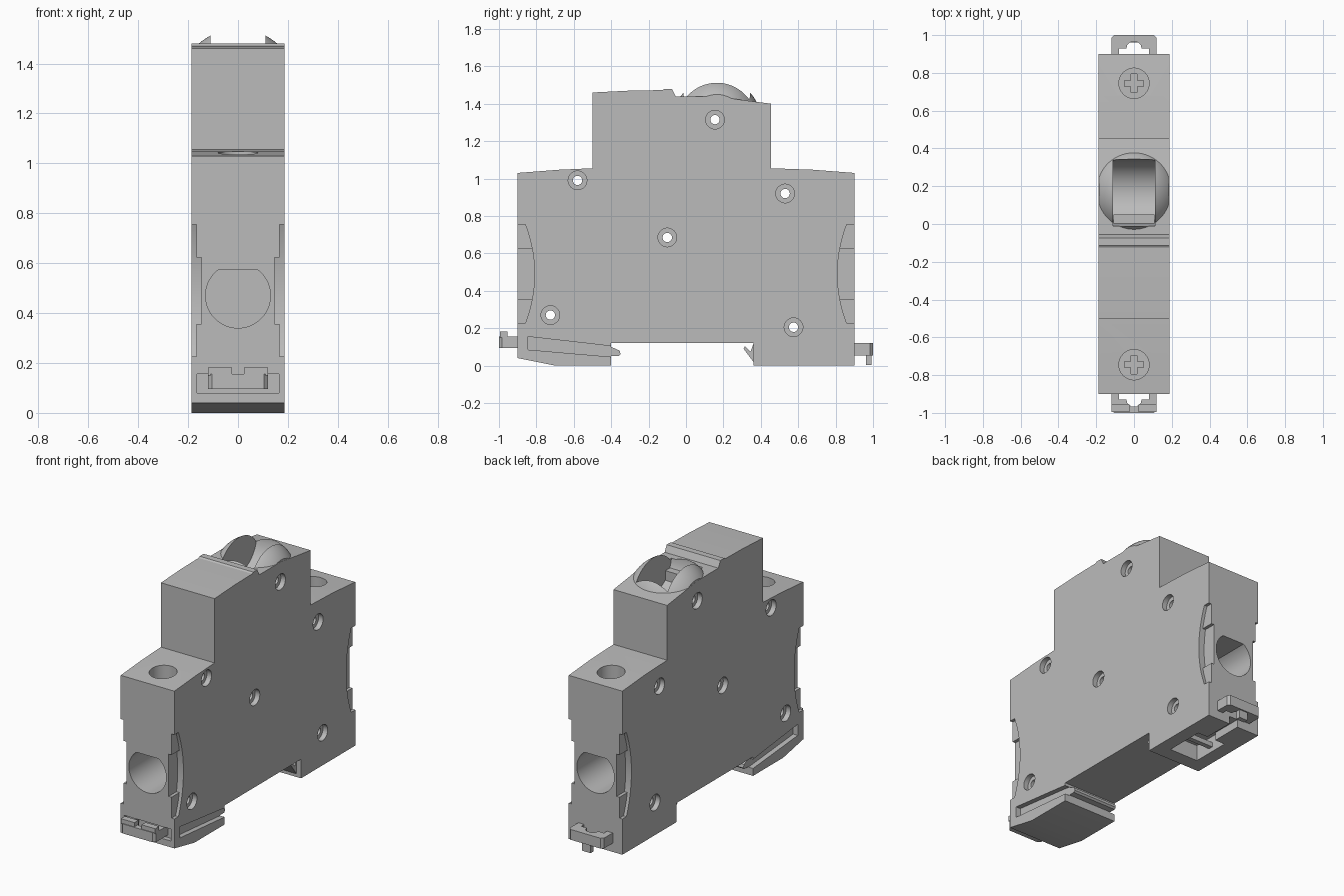
import bpy, bmesh, math
from mathutils import Vector

cube = bpy.data.objects.get("Cube")
if cube:
    bpy.data.objects.remove(cube, do_unlink=True)

grey = bpy.data.materials.new("light_grey_plastic")
grey.use_nodes = True
COLOR = (0.5, 0.5, 0.5, 1)
grey.diffuse_color = COLOR
for node in grey.node_tree.nodes:
    if node.type == 'BSDF_PRINCIPLED':
        node.inputs["Base Color"].default_value = COLOR

HALF = 0.187   # half the width of the case


def finish(name, bm):
    bmesh.ops.recalc_face_normals(bm, faces=bm.faces)
    mesh = bpy.data.meshes.new(name)
    bm.to_mesh(mesh)
    bm.free()
    mesh.materials.append(grey)
    obj = bpy.data.objects.new(name, mesh)
    bpy.context.collection.objects.link(obj)
    return obj


def prism(name, points, lo, hi, axis="x"):
    """Extrude a 2D outline along an axis: x takes (y, z), y takes (x, z), z takes (x, y)."""
    place = {"x": lambda a, b, t: (t, a, b),
             "y": lambda a, b, t: (a, t, b),
             "z": lambda a, b, t: (a, b, t)}[axis]
    bm = bmesh.new()
    face = bm.faces.new([bm.verts.new(place(a, b, lo)) for a, b in points])
    out = bmesh.ops.extrude_face_region(bm, geom=[face])
    verts = [v for v in out["geom"] if isinstance(v, bmesh.types.BMVert)]
    bmesh.ops.translate(bm, verts=verts, vec=Vector(place(0, 0, hi - lo)))
    return finish(name, bm)


def box(name, x, y, z):
    return prism(name, [(x[0], y[0]), (x[1], y[0]), (x[1], y[1]), (x[0], y[1])], z[0], z[1], "z")


def arc(a, b, r, start=0, end=360, n=48):
    closed = end - start == 360
    steps = n if closed else n + 1
    angles = [math.radians(start + (end - start) * i / n) for i in range(steps)]
    return [(a + r * math.cos(t), b + r * math.sin(t)) for t in angles]


def boolean(target, tool, kind="DIFFERENCE"):
    mod = target.modifiers.new("bool", "BOOLEAN")
    mod.operation = kind
    mod.solver = "EXACT"
    mod.object = tool
    bpy.context.view_layer.objects.active = target
    bpy.ops.object.modifier_apply(modifier=mod.name)
    bpy.data.objects.remove(tool, do_unlink=True)


def smooth(obj):
    bpy.ops.object.select_all(action="DESELECT")
    obj.select_set(True)
    bpy.context.view_layer.objects.active = obj
    bpy.ops.object.shade_smooth_by_angle(angle=math.radians(25))


# Case: stepped side silhouette
outline = [(-0.9, 0.04), (-0.7, 0), (-0.4, 0), (-0.4, 0.12), (0.36, 0.12), (0.36, 0), (0.9, 0),
           (0.9, 1.03), (0.68, 1.047), (0.455, 1.055), (0.455, 1.4), (0.3, 1.42), (0.16, 1.44),
           (-0.055, 1.44), (-0.075, 1.48), (-0.115, 1.48), (-0.125, 1.473), (-0.3, 1.47),
           (-0.5, 1.46), (-0.5, 1.055), (-0.68, 1.047), (-0.9, 1.03)]
body = prism("case", outline, -HALF, HALF)

# Dome around the switch, trimmed to the case width
bm = bmesh.new()
bmesh.ops.create_uvsphere(bm, u_segments=64, v_segments=32, radius=0.239)
bmesh.ops.translate(bm, verts=bm.verts, vec=(0, 0.165, 1.3))
dome = finish("dome", bm)
boolean(dome, box("trim", (-0.186, 0.186), (-0.2, 0.5), (1.25, 1.6)), "INTERSECT")
boolean(body, dome, "UNION")

# Concave switch well
boolean(body, prism("well", arc(0.165, 1.46, 0.178, n=64), -0.11, 0.11))

# Rivet holes with counterbores on both sides
for y, z in [(-0.58, 0.99), (0.53, 0.92), (0.155, 1.315), (-0.1, 0.685), (-0.725, 0.27), (0.575, 0.205)]:
    boolean(body, prism("rivet_hole", arc(y, z, 0.025, n=24), -0.3, 0.3))
    for s in (-1, 1):
        boolean(body, prism("counterbore", arc(y, z, 0.05, n=32), *sorted((s * 0.155, s * 0.3))))

# Terminals at each end: wire entry, screw shaft, cross slot, grip recesses
for end in (-1, 1):
    flat = math.degrees(math.asin(0.105 / 0.13))
    entry = arc(0, 0.47, 0.13, 180 - flat, 360 + flat)
    boolean(body, prism("wire_entry", entry, *sorted((end * 0.6, end * 1.1)), "y"))
    c = end * 0.745
    boolean(body, prism("screw_shaft", arc(0, c, 0.08), 0.85, 1.2, "z"))
    w, l = 0.016, 0.05
    cross = [(-w, -l), (w, -l), (w, -w), (l, -w), (l, w), (w, w),
             (w, l), (-w, l), (-w, w), (-l, w), (-l, -w), (-w, -w)]
    boolean(body, prism("cross_slot", [(x, c + y) for x, y in cross], 0.81, 0.9, "z"))
    for side in (-1, 1):
        for inner, half in ((0.167, 0.265), (0.147, 0.133)):
            spread = math.degrees(math.asin(half / 0.727))
            lens = [(end * (a - 1.537 + 0.0) * -1, b) for a, b in arc(0, 0.49, 0.727, -spread, spread, 24)]
            lens += [(end * 1.0, 0.49 + half), (end * 1.0, 0.49 - half)]
            boolean(body, prism("grip_recess", lens, *sorted((side * inner, side * 0.3))))

# Rail slide channel in the front foot, open at the sides and the inner face
for side in (-1, 1):
    channel = [(-0.845, 0.085), (-0.38, 0.045), (-0.38, 0.1), (-0.45, 0.11), (-0.845, 0.155)]
    boolean(body, prism("channel", channel, *sorted((side * 0.155, side * 0.3))))
boolean(body, box("front_slot", (-0.165, 0.165), (-1, -0.87), (0.08, 0.155)))

# Underside pocket and groove in the back foot
boolean(body, box("pocket", (-0.1, 0.1), (0.45, 0.7), (-0.1, 0.1)))
boolean(body, box("groove", (-0.03, 0.03), (0.68, 1.0), (-0.1, 0.05)))
smooth(body)

# Ledge inside the switch well
box("switch_ledge", (-0.109, 0.109), (0.0, 0.05), (1.28, 1.385))

# Slide nose beyond the front foot and fixed hook on the back foot
prism("rail_slide", [(-0.42, 0.05), (-0.36, 0.05), (-0.35, 0.06), (-0.355, 0.08),
                     (-0.4, 0.1), (-0.42, 0.103)], -0.155, 0.155)
prism("rail_hook", [(0.37, 0.01), (0.36, 0.02), (0.308, 0.09), (0.315, 0.103),
                    (0.345, 0.075), (0.36, 0.115), (0.37, 0.115)], -0.155, 0.155)
box("pocket_bar", (-0.1, 0.1), (0.56, 0.59), (0.03, 0.06))


def pull_tab(name, end, z):
    """Pull tab with a T-shaped opening, projecting from one end."""
    half = [(0.12, 0.87), (0.12, 0.985), (0.105, 1.0)]
    gap = [(0.04, 0.93), (0.035, 0.95), (0.015, 0.966)]
    right = half + [(-x, y) for x, y in reversed(half)]
    inner = [(-0.08, 0.87), (-0.08, 0.93)] + [(-x, y) for x, y in gap]
    inner += list(reversed(gap)) + [(0.08, 0.93), (0.08, 0.87)]
    return prism(name, [(x, end * y) for x, y in right + inner], z[0], z[1], "z")


# Front pull tab with raised, notched lip
pull_tab("front_pull_tab", -1, (0.095, 0.155))
for side in (-1, 1):
    box("front_tab_lip", sorted((side * 0.025, side * 0.12)), (-0.995, -0.955), (0.15, 0.182))

# Back pull tab with a small stem
pull_tab("back_pull_tab", 1, (0.055, 0.12))
box("back_tab_stem", (-0.03, 0.03), (0.962, 0.992), (0.003, 0.07))
